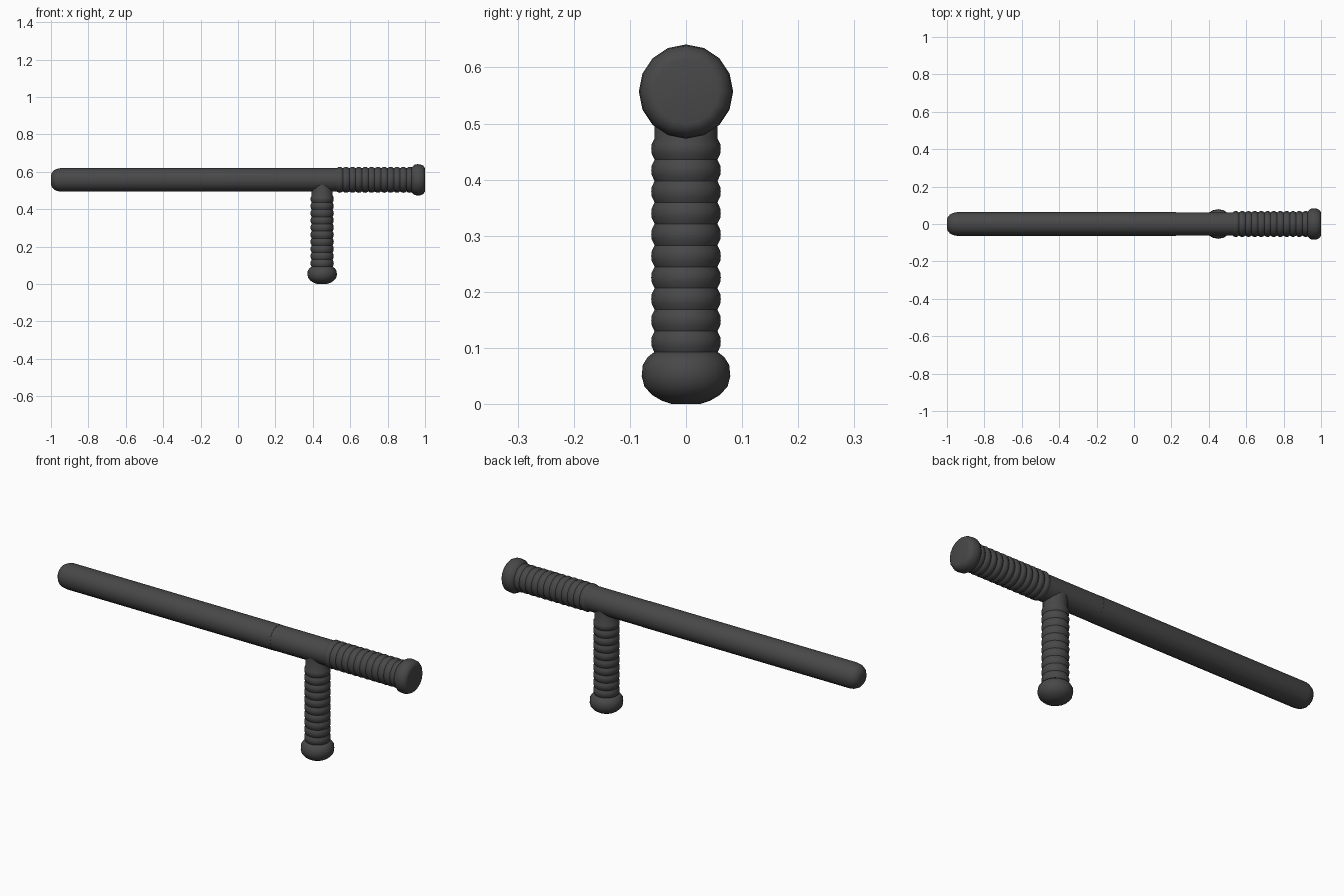
import bpy, bmesh, math
from mathutils import Matrix

if "Cube" in bpy.data.objects:
    bpy.data.objects.remove(bpy.data.objects["Cube"])

SHAFT_Z = 0.557
HANDLE_X = 0.45

rubber = bpy.data.materials.new("dark grey polymer")
rubber.diffuse_color = (0.065, 0.065, 0.065, 1)
rubber.use_nodes = True
rubber.node_tree.nodes["Principled BSDF"].inputs["Base Color"].default_value = rubber.diffuse_color


def lathe(name, profile, matrix, sides=16):
    """Spin (position, radius) pairs round local z, closing both ends."""
    bm = bmesh.new()
    rings = []
    for h, r in profile:
        rings.append([bm.verts.new((r * math.cos(2 * math.pi * i / sides),
                                    r * math.sin(2 * math.pi * i / sides), h))
                      for i in range(sides)])
    for a, b in zip(rings, rings[1:]):
        for i in range(sides):
            j = (i + 1) % sides
            bm.faces.new((a[i], a[j], b[j], b[i]))
    bm.faces.new(rings[0][::-1])
    bm.faces.new(rings[-1])
    bm.transform(matrix)
    bmesh.ops.recalc_face_normals(bm, faces=bm.faces)
    mesh = bpy.data.meshes.new(name)
    bm.to_mesh(mesh)
    bm.free()
    mesh.materials.append(rubber)
    ob = bpy.data.objects.new(name, mesh)
    bpy.context.collection.objects.link(ob)
    bpy.ops.object.select_all(action='DESELECT')
    ob.select_set(True)
    bpy.context.view_layer.objects.active = ob
    bpy.ops.object.shade_smooth_by_angle(angle=math.radians(50))
    return ob


def ribs(start, end, count, low, high):
    """Rounded ribs: a groove, then a soft bulge, repeated."""
    pitch = (end - start) / count
    pts = []
    for i in range(count):
        s = start + i * pitch
        pts += [(s, low), (s + pitch * 0.27, high - 0.001),
                (s + pitch * 0.5, high), (s + pitch * 0.73, high - 0.001)]
    return pts + [(end, low)]


along_x = Matrix.Translation((0, 0, SHAFT_Z)) @ Matrix.Rotation(math.pi / 2, 4, 'Y')
upright = Matrix.Translation((HANDLE_X, 0, 0))

# long shaft with rounded tip
lathe("long_shaft", [(-1.0, 0.026), (-0.995, 0.038), (-0.984, 0.051),
                     (-0.968, 0.059), (-0.948, 0.063), (0.225, 0.063)], along_x)

# plain collar that carries the side handle
lathe("collar", [(0.223, 0.0622), (0.54, 0.0622)], along_x)

# ribbed rear grip
lathe("rear_grip", ribs(0.527, 0.935, 12, 0.062, 0.069), along_x)

# rear end knob
lathe("rear_knob", [(0.925, 0.064), (0.934, 0.072), (0.944, 0.081), (0.96, 0.084),
                    (0.977, 0.082), (0.99, 0.076), (0.998, 0.066), (1.0, 0.058)], along_x)

# ribbed side handle, running up into the shaft
lathe("side_handle", ribs(0.092, 0.474, 10, 0.056, 0.062) + [(0.55, 0.056)], upright)

# side handle knob
lathe("side_handle_knob", [(0.0, 0.025), (0.006, 0.043), (0.016, 0.06), (0.031, 0.074),
                           (0.05, 0.079), (0.07, 0.077), (0.084, 0.068), (0.094, 0.055)],
      upright)
